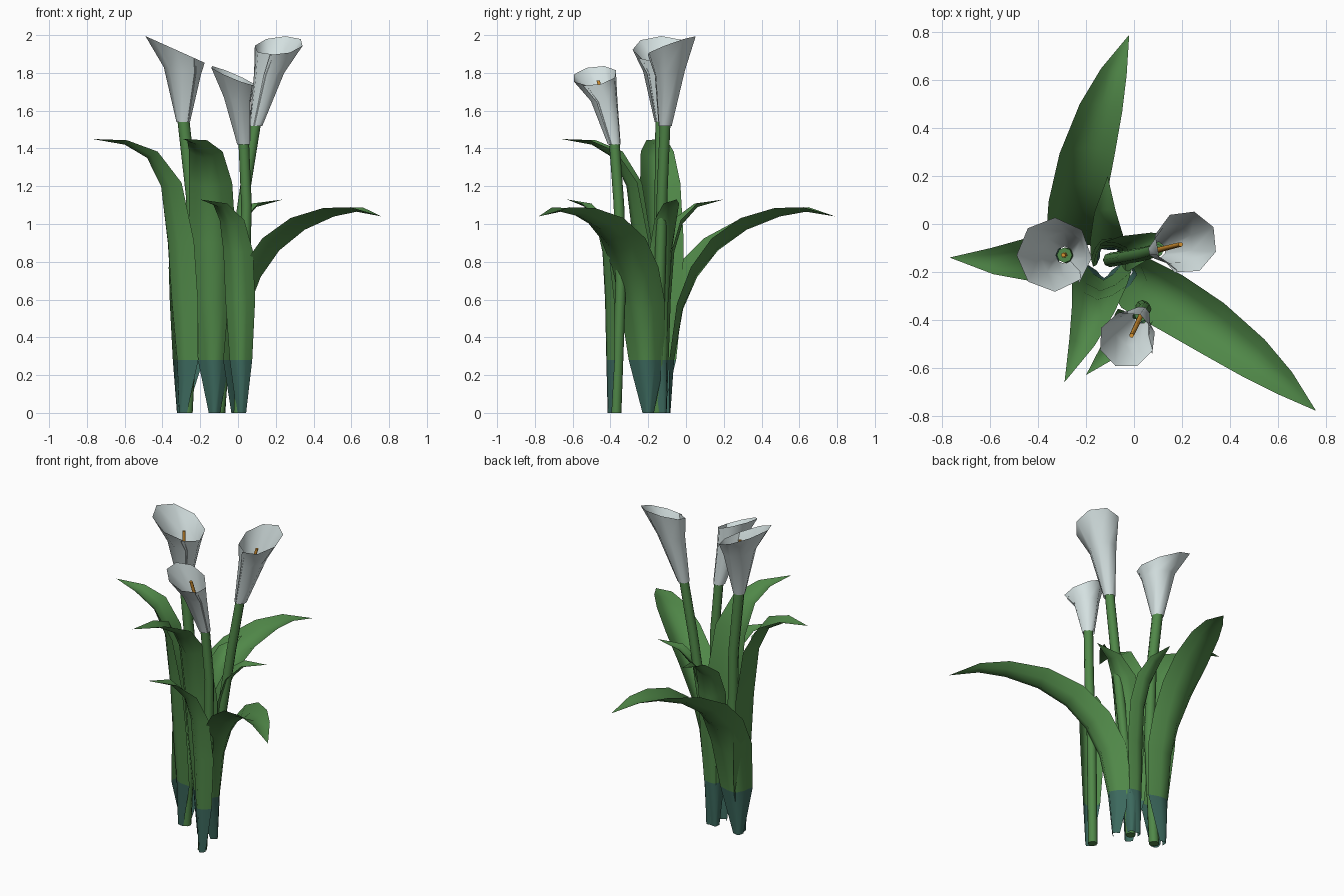
import bpy, bmesh, math
from mathutils import Vector

if "Cube" in bpy.data.objects:
    bpy.data.objects.remove(bpy.data.objects["Cube"])


def material(name, rgb):
    m = bpy.data.materials.new(name)
    m.diffuse_color = (*rgb, 1)
    m.use_nodes = True
    m.node_tree.nodes["Principled BSDF"].inputs["Base Color"].default_value = m.diffuse_color
    return m


GREEN = material("leaf_green", (0.08, 0.245, 0.065))
TEAL = material("base_teal", (0.045, 0.14, 0.11))
WHITE = material("petal_white", (0.66, 0.75, 0.75))
ORANGE = material("spadix_orange", (0.65, 0.28, 0.03))


def make(name, rings, mats, closed=False, caps=False, mat_rule=None):
    """Skin a list of equally sized point rings."""
    bm = bmesh.new()
    rows = [[bm.verts.new(p) for p in ring] for ring in rings]
    n = len(rows[0])
    for i in range(len(rows) - 1):
        for j in range(n if closed else n - 1):
            k = (j + 1) % n
            f = bm.faces.new((rows[i][j], rows[i][k], rows[i + 1][k], rows[i + 1][j]))
            f.smooth = True
            f.material_index = mat_rule(i) if mat_rule else 0
    if caps:
        bm.faces.new(rows[0][::-1])
        bm.faces.new(rows[-1])
    bmesh.ops.remove_doubles(bm, verts=bm.verts, dist=0.0005)
    me = bpy.data.meshes.new(name)
    bm.to_mesh(me)
    bm.free()
    for m in mats:
        me.materials.append(m)
    ob = bpy.data.objects.new(name, me)
    bpy.context.collection.objects.link(ob)
    return ob


def tube(name, pts, r0, r1, mat, sides=8):
    rings = []
    for i, p in enumerate(pts):
        r = r0 + (r1 - r0) * i / (len(pts) - 1)
        rings.append([(p[0] + r * math.cos(a), p[1] + r * math.sin(a), p[2])
                      for a in (2 * math.pi * k / sides for k in range(sides))])
    make(name, rings, [mat], closed=True, caps=True)


# Leaf profiles: (reach, height, half width)
SHORT = [(0, 0, .025), (.01, .28, .06), (.02, .6, .08), (.04, .85, .08),
         (.09, 1.0, .07), (.18, 1.09, .045), (.34, 1.13, 0)]
TALL = [(0, 0, .03), (.01, .28, .085), (.04, .6, .115), (.06, .9, .125),
        (.1, 1.2, .115), (.18, 1.35, .09), (.31, 1.42, .055), (.5, 1.45, 0)]
ARCH = [(0, 0, .03), (.02, .28, .095), (.07, .55, .12), (.15, .72, .125), (.27, .86, .125),
        (.44, .97, .115), (.64, 1.04, .09), (.8, 1.065, .055), (.98, 1.04, 0)]


def leaf(name, base, tip, prof, twist=35, bend=.03):
    """Channelled blade that wraps a stem, twists and arches from base to tip."""
    d = Vector((tip[0] - base[0], tip[1] - base[1], 0))
    reach = d.length
    scale = reach / prof[-1][0]
    d.normalize()
    left = Vector((-d.y, d.x, 0))
    rings = []
    last = len(prof) - 1
    for i, (r, z, w) in enumerate(prof):
        a, b = prof[max(i - 1, 0)], prof[min(i + 1, last)]
        t = Vector(((b[0] - a[0]) * scale, b[1] - a[1])).normalized()
        if i < 2:
            t = Vector((0, 1))                    # level rings at the sheath
        f = r / prof[-1][0]
        turn = math.radians(twist) * (1 - f) ** 2
        out = d * math.cos(turn) + left * math.sin(turn)
        side = Vector((-out.y, out.x, 0))
        normal = out * -t.y + Vector((0, 0, t.x))
        depth = w * (1.0 - 0.65 * i / last)
        rib = 0.045 * (1 - f)                     # rib stands outside the stem
        bow = bend * reach * 4 * f * (1 - f)
        p = Vector((base[0], base[1], z)) + d * (r * scale) + left * bow + out * rib
        rings.append([p + side * (u * w) + normal * (depth * abs(u) ** 1.6)
                      for u in (-1, -.5, 0, .5, 1)])
    make(name, rings, [GREEN, TEAL], mat_rule=lambda i: 1 if i == 0 else 0)


def flower(name, base, mid, rim, slope, radius, seam):
    """Flaring wrapped funnel; slope tilts the rim in x and y."""
    rings = []
    n = 9
    for c, r, s in ((base, .036, 0), (mid, radius * .62, .45), (rim, radius, 1)):
        ring = []
        for k in range(n):
            f = k / (n - 1)
            a = seam + f * math.radians(368)
            rr = r * (1 - .05 * f * s)
            x, y = rr * math.cos(a), rr * math.sin(a)
            ring.append((c[0] + x, c[1] + y, c[2] + s * (slope[0] * x + slope[1] * y)))
        rings.append(ring)
    make(name, rings, [WHITE])


# Stems
tube("stem_left", [(-.27, -.14, 0), (-.235, -.14, .7), (-.245, -.135, 1.15), (-.29, -.13, 1.56)],
     .03, .032, GREEN)
tube("stem_right", [(-.1, -.15, 0), (-.04, -.14, .65), (.04, -.125, 1.2), (.095, -.11, 1.54)],
     .03, .028, GREEN)
tube("stem_front", [(0.005, -.37, 0), (.035, -.345, .7), (.045, -.355, 1.1), (.03, -.38, 1.44)],
     .028, .028, GREEN)

# Flowers
flower("flower_left", (-.29, -.13, 1.54), (-.295, -.13, 1.81), (-.335, -.13, 1.925),
       (-.45, 0), .16, math.radians(-50))
flower("flower_right", (.095, -.11, 1.52), (.165, -.085, 1.8), (.215, -.075, 1.945),
       (.1, .36), .135, math.radians(-110))
flower("flower_front", (.03, -.38, 1.42), (-.005, -.435, 1.66), (-.03, -.485, 1.785),
       (-.42, .12), .122, math.radians(-30))

# Spadices
tube("spadix_left", [(-.29, -.13, 1.55), (-.295, -.13, 1.88)], .012, .01, ORANGE, 6)
tube("spadix_right", [(.095, -.11, 1.53), (.195, -.085, 1.88)], .012, .01, ORANGE, 6)
tube("spadix_front", [(.03, -.38, 1.43), (-.01, -.465, 1.76)], .012, .01, ORANGE, 6)

# Leaves
leaf("tall_leaf_left", (-.275, -.14), (-.77, -.14), TALL)
leaf("tall_leaf_front", (-.125, -.18), (-.29, -.66), TALL, twist=20)
leaf("arching_leaf_right", (-.05, -.2), (.76, -.78), ARCH)
leaf("arching_leaf_back", (-.29, -.12), (-.02, .79), ARCH, twist=50)
leaf("short_leaf_front", (.02, -.37), (-.2, -.63), SHORT)
leaf("short_leaf_back", (-.11, -.14), (-.11, .2), SHORT)
leaf("short_leaf_right", (-.1, -.14), (.24, -.05), SHORT)
